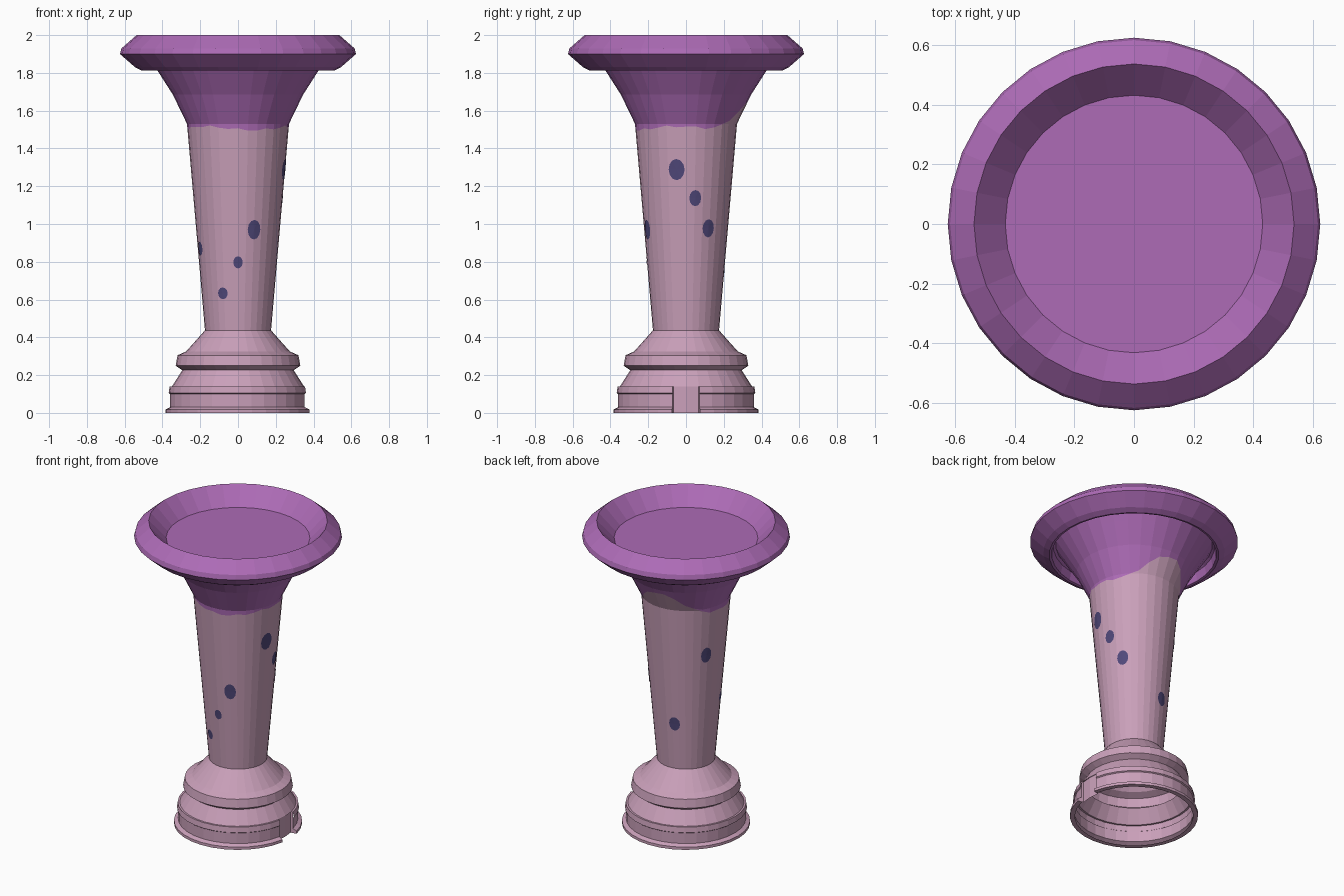
import bpy, bmesh, math

if "Cube" in bpy.data.objects:
    bpy.data.objects.remove(bpy.data.objects["Cube"])

N = 32                      # sides of every turned part
STEP = 2 * math.pi / N


def lin(c):
    c /= 255
    return c / 12.92 if c <= 0.04045 else ((c + 0.055) / 1.055) ** 2.4


def material(name, rgb):
    m = bpy.data.materials.new(name)
    m.diffuse_color = (*[lin(c) for c in rgb], 1)
    m.use_nodes = True
    m.node_tree.nodes["Principled BSDF"].inputs["Base Color"].default_value = m.diffuse_color
    return m


PINK = material("dusty pink", (202, 160, 186))
PURPLE = material("purple", (173, 107, 182))
DARK = material("dark blue violet", (80, 72, 122))


def polar(r, a, z):
    return (r * math.cos(a), r * math.sin(a), z)


def finish(name, bm, mat):
    bmesh.ops.remove_doubles(bm, verts=bm.verts, dist=0.0002)
    me = bpy.data.meshes.new(name)
    bm.to_mesh(me)
    bm.free()
    me.materials.append(mat)
    ob = bpy.data.objects.new(name, me)
    bpy.context.collection.objects.link(ob)
    return ob


def turned(name, rings, mat, skip=lambda row, col: False, cap=False):
    """rings: functions col -> (radius, z), or plain (radius, z) pairs"""
    bm = bmesh.new()
    rows = []
    for ring in rings:
        get = ring if callable(ring) else (lambda i, p=ring: p)
        rows.append([bm.verts.new(polar(get(i)[0], i * STEP, get(i)[1])) for i in range(N)])
    for j in range(len(rows) - 1):
        for i in range(N):
            if not skip(j, i):
                k = (i + 1) % N
                bm.faces.new((rows[j][i], rows[j][k], rows[j + 1][k], rows[j + 1][i]))
    if cap:
        bm.faces.new(rows[-1])
    return finish(name, bm, mat)


# stepped base: open underneath, the lowest bands are interrupted by a notch on +x
base = [(0.355, 0.0), (0.385, 0.0), (0.385, 0.018), (0.36, 0.03), (0.36, 0.10), (0.367, 0.105),
        (0.362, 0.14), (0.35, 0.14), (0.295, 0.226), (0.33, 0.25), (0.32, 0.305),
        (0.275, 0.325), (0.175, 0.437)]
turned("base", base, PINK, skip=lambda j, i: j < 7 and i in (0, N - 1))

# recessed panel and side walls in the notch
bm = bmesh.new()
inner, outer = 0.345, 0.362
low = [bm.verts.new(polar(inner, k * STEP, 0.0)) for k in (-1, 0, 1)]
high = [bm.verts.new(polar(inner, k * STEP, 0.14)) for k in (-1, 0, 1)]
lip = [bm.verts.new(polar(0.35, k * STEP, 0.14)) for k in (-1, 0, 1)]
for k in (0, 1):
    bm.faces.new((low[k], low[k + 1], high[k + 1], high[k]))
    bm.faces.new((high[k], high[k + 1], lip[k + 1], lip[k]))
for s in (-1, 1):
    section = [(inner, 0), (0.385, 0), (0.385, 0.018), (0.36, 0.03), (0.36, 0.10),
               (0.362, 0.14), (inner, 0.14)]
    wall = [bm.verts.new(polar(r, s * STEP, z)) for r, z in section]
    bm.faces.new(wall if s < 0 else wall[::-1])
    if s < 0:
        wall[0].link_faces[0].normal_flip()
finish("base_notch", bm, PINK)

# stem profile, flaring at the top
STEM = [(0.175, 0.437), (0.27, 1.53), (0.345, 1.685), (0.425, 1.81), (0.47, 1.88)]


def stem_radius(z):
    for (r0, z0), (r1, z1) in zip(STEM, STEM[1:]):
        if z <= z1:
            return r0 + (r1 - r0) * (z - z0) / (z1 - z0)
    return STEM[-1][0]


def border(i):
    """height of the wavy paint edge, rising at the back"""
    a = math.degrees(i * STEP)
    bump = math.exp(-((a - 92) / 36) ** 2)
    wave = 0.010 * math.sin(3 * i * STEP + 2.2) + 0.006 * math.sin(11 * i * STEP)
    return 1.507 + 0.145 * bump + wave


def clamp_ring(z, pick):
    def ring(i):
        h = pick(z, border(i))
        return stem_radius(h), h
    return ring


edge = lambda i: (stem_radius(border(i)), border(i))
turned("stem_lower", [STEM[0], clamp_ring(1.53, min), edge], PINK)
turned("stem_flare", [edge, clamp_ring(1.53, max), clamp_ring(1.685, max), STEM[3], STEM[4]], PURPLE)

# bowl: hollow underside, thick bevelled rim, sunken flat floor
turned("bowl", [(0.47, 1.88), (0.485, 1.87), (0.495, 1.815), (0.51, 1.812), (0.545, 1.83),
                (0.625, 1.90), (0.617, 1.93), (0.537, 2.0), (0.432, 1.89)], PURPLE, cap=True)

# painted spots: azimuth in degrees, height, half width, half height
SPOTS = [(-67.4, 0.97, 0.036, 0.052), (-90, 0.797, 0.025, 0.032), (-114.6, 0.633, 0.028, 0.031),
         (-11.6, 1.288, 0.043, 0.056), (12, 1.137, 0.032, 0.043), (32.1, 0.977, 0.035, 0.048),
         (155, 1.21, 0.035, 0.052), (105, 0.745, 0.035, 0.046), (201, 0.87, 0.028, 0.036)]
for n, (az, z, w, h) in enumerate(SPOTS):
    bm = bmesh.new()

    def point(u, v):
        zz = z + v
        return bm.verts.new(polar(stem_radius(zz) + 0.002, math.radians(az) + u / stem_radius(z), zz))
    mid = point(0, 0)
    rim = [point(w * math.cos(t * math.pi / 6), h * math.sin(t * math.pi / 6)) for t in range(12)]
    for t in range(12):
        bm.faces.new((mid, rim[t], rim[(t + 1) % 12]))
    finish(f"spot_{n + 1}", bm, DARK)
